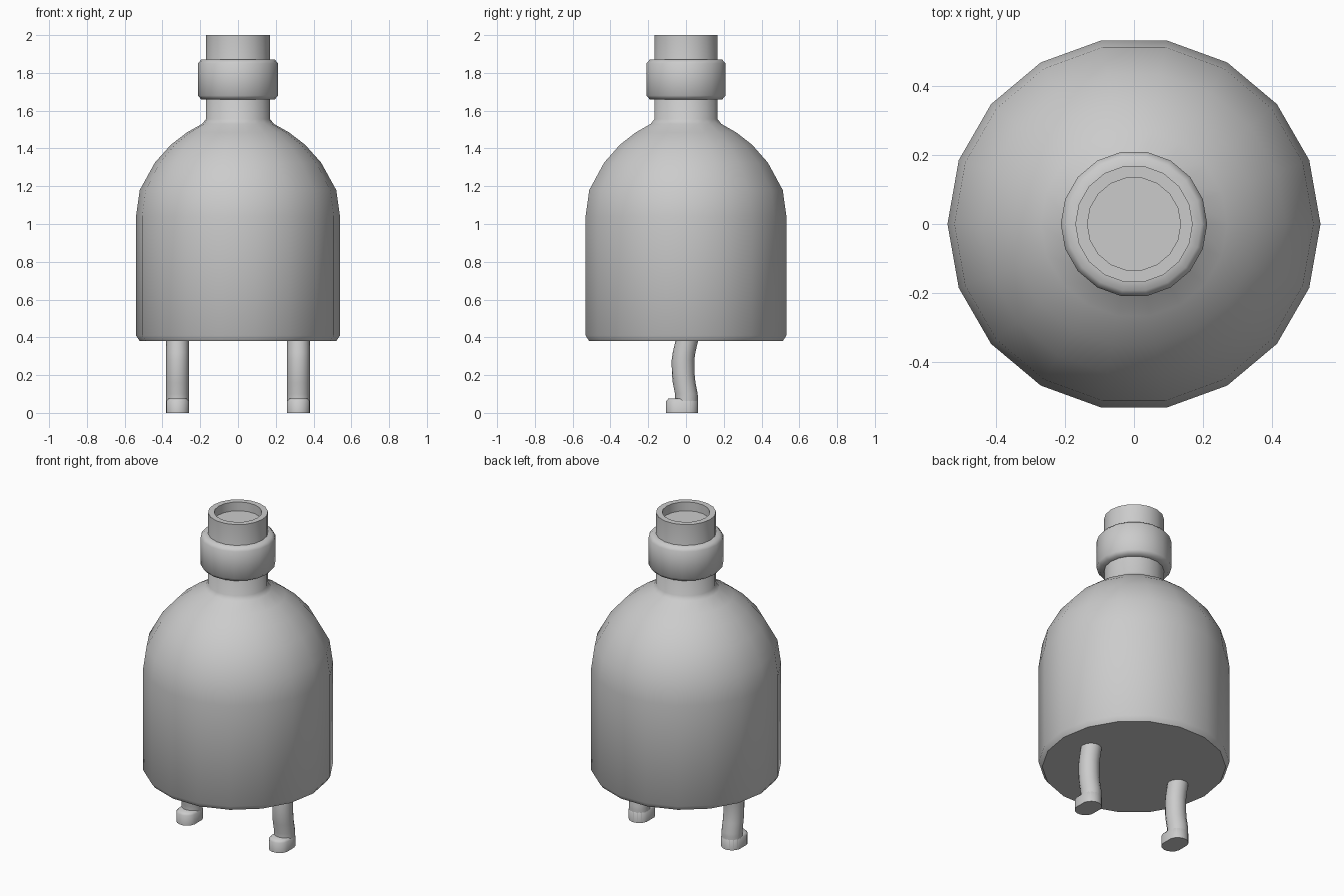
import bpy, bmesh
from math import cos, sin, pi, radians

if "Cube" in bpy.data.objects:
    bpy.data.objects.remove(bpy.data.objects["Cube"])


def loft(name, rings, angle=40):
    """Skin a stack of equal-length rings, capping both ends."""
    bm = bmesh.new()
    loops = [[bm.verts.new(p) for p in ring] for ring in rings]
    n = len(loops[0])
    for a, b in zip(loops, loops[1:]):
        for i in range(n):
            j = (i + 1) % n
            bm.faces.new((a[i], a[j], b[j], b[i]))
    bm.faces.new(loops[0][::-1])
    bm.faces.new(loops[-1])
    bmesh.ops.recalc_face_normals(bm, faces=bm.faces)
    mesh = bpy.data.meshes.new(name)
    bm.to_mesh(mesh)
    bm.free()
    ob = bpy.data.objects.new(name, mesh)
    bpy.context.collection.objects.link(ob)
    bpy.ops.object.select_all(action='DESELECT')
    ob.select_set(True)
    bpy.context.view_layer.objects.active = ob
    bpy.ops.object.shade_smooth_by_angle(angle=radians(angle))
    return ob


def circle(r, z, n=18, x=0, y=0):
    return [(x + r * cos(2 * pi * i / n), y + r * sin(2 * pi * i / n), z)
            for i in range(n)]


# Bottle body, neck and recessed mouth in one lathe profile
body = [(0.52, 0.38), (0.54, 0.41), (0.54, 1.04), (0.52, 1.18),
        (0.44, 1.325), (0.355, 1.42), (0.27, 1.485), (0.19, 1.53), (0.17, 1.555),
        (0.17, 2.0), (0.135, 2.0), (0.135, 1.945)]
loft("bottle_body", [circle(r, z) for r, z in body])

# Collar around the neck
collar = [(0.16, 1.66), (0.195, 1.66), (0.212, 1.68), (0.212, 1.85),
          (0.195, 1.87), (0.16, 1.87)]
loft("neck_collar", [circle(r, z) for r, z in collar], 60)


def foot_ring(x, z, inset=0):
    """Rounded capsule outline pointing to the front."""
    pts = []
    for i in range(16):
        a = 2 * pi * (i + 0.5) / 16
        cy = 0.003 if sin(a) > 0 else -0.046
        pts.append((x + (0.061 - inset) * cos(a), cy + (0.061 - inset) * sin(a), z))
    return pts


# Bent legs with short feet
leg_path = [(0.003, 0.0), (0.003, 0.08), (0.002, 0.10), (-0.010, 0.16),
            (-0.015, 0.21), (-0.016, 0.28), (-0.010, 0.32), (0.006, 0.39)]
for side, x in (("left", -0.32), ("right", 0.32)):
    loft(side + "_leg", [circle(0.06, z, 16, x, y) for y, z in leg_path])
    loft(side + "_foot", [foot_ring(x, 0), foot_ring(x, 0.062),
                          foot_ring(x, 0.075, 0.012)], 50)
